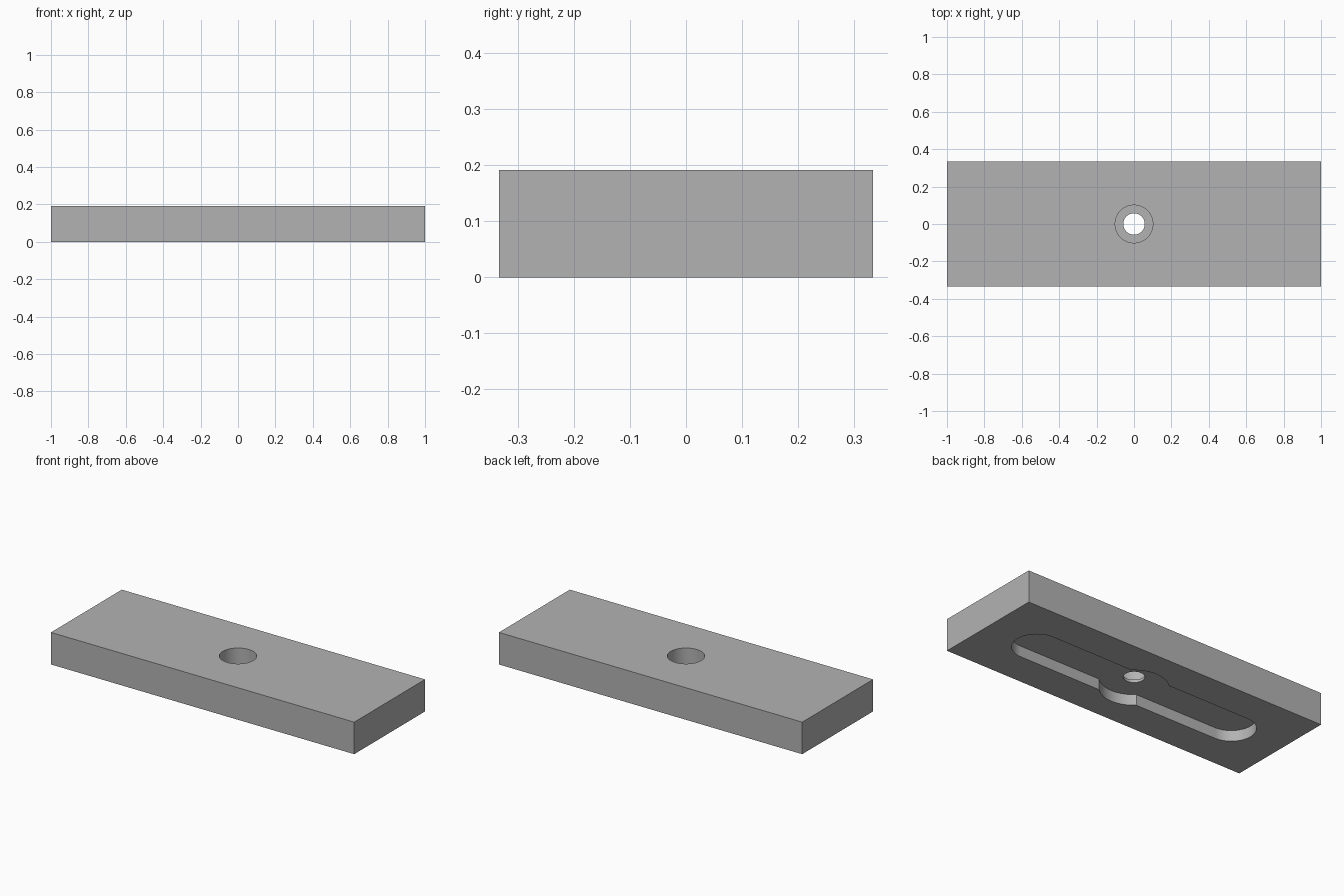
import bpy, bmesh
from math import asin, cos, sin, pi, radians

LENGTH, WIDTH, HEIGHT = 2.0, 0.667, 0.191
POCKET_TOP = 0.064      # ceiling of the underside pocket
BORE_FLOOR = 0.081      # floor of the screw head recess
SLOT_R, SLOT_X, BULGE_R = 0.133, 0.665, 0.184
OVER = 0.05             # overshoot of cutters past the surfaces

if "Cube" in bpy.data.objects:
    bpy.data.objects.remove(bpy.data.objects["Cube"], do_unlink=True)

grey = bpy.data.materials.new("plain grey")
grey.use_nodes = True
colour = (0.45, 0.45, 0.45, 1)
grey.diffuse_color = colour
grey.node_tree.nodes["Principled BSDF"].inputs["Base Color"].default_value = colour


def arc(cx, radius, start, end, steps):
    return [(cx + radius * cos(start + (end - start) * i / steps),
             radius * sin(start + (end - start) * i / steps))
            for i in range(steps + 1)]


def prism(name, outline, bottom, top):
    """Closed upright solid from a counter-clockwise outline."""
    bm = bmesh.new()
    base = bm.faces.new([bm.verts.new((x, y, bottom)) for x, y in outline])
    grown = bmesh.ops.extrude_face_region(bm, geom=[base])["geom"]
    moved = [v for v in grown if isinstance(v, bmesh.types.BMVert)]
    bmesh.ops.translate(bm, verts=moved, vec=(0, 0, top - bottom))
    bmesh.ops.recalc_face_normals(bm, faces=bm.faces)
    mesh = bpy.data.meshes.new(name)
    bm.to_mesh(mesh)
    bm.free()
    mesh.materials.append(grey)
    obj = bpy.data.objects.new(name, mesh)
    bpy.context.collection.objects.link(obj)
    return obj


def circle(radius):
    return arc(0, radius, 0, 2 * pi, 64)[:-1]


# Rectangular plate
hx, hy = LENGTH / 2, WIDTH / 2
plate = prism("mounting_plate", [(-hx, -hy), (hx, -hy), (hx, hy), (-hx, hy)], 0, HEIGHT)

# Underside pocket: long rounded slot with a round bulge in the middle
a = asin(SLOT_R / BULGE_R)
pocket = (arc(SLOT_X, SLOT_R, -pi / 2, pi / 2, 32)
          + arc(0, BULGE_R, a, pi - a, 24)
          + arc(-SLOT_X, SLOT_R, pi / 2, 3 * pi / 2, 32)
          + arc(0, BULGE_R, pi + a, 2 * pi - a, 24))

cutters = [
    prism("pocket_cutter", pocket, -OVER, POCKET_TOP),
    prism("head_recess_cutter", circle(0.101), BORE_FLOOR, HEIGHT + OVER),
    prism("screw_hole_cutter", circle(0.057), -OVER, HEIGHT + OVER),
]

# Cut each opening, then drop its cutter
bpy.ops.object.select_all(action="DESELECT")
bpy.context.view_layer.objects.active = plate
plate.select_set(True)
for cutter in cutters:
    cutter.hide_render = True
    cut = plate.modifiers.new(cutter.name, "BOOLEAN")
    cut.operation = "DIFFERENCE"
    cut.solver = "EXACT"
    cut.object = cutter
    bpy.ops.object.modifier_apply(modifier=cut.name)
    bpy.data.objects.remove(cutter, do_unlink=True)

bpy.ops.object.shade_smooth_by_angle(angle=radians(30))
